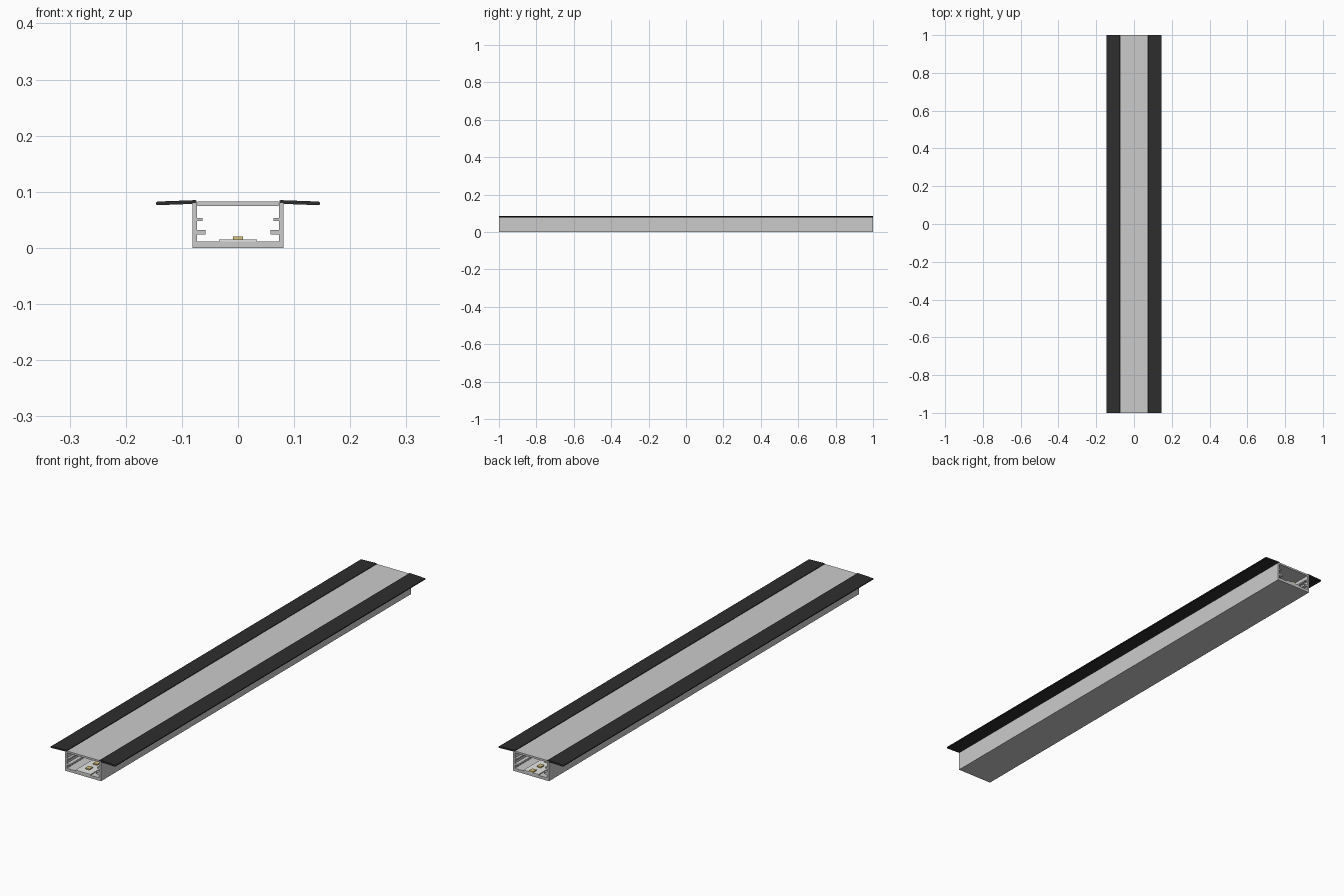
import bpy, bmesh

LENGTH = 2.0

cube = bpy.data.objects.get("Cube")
if cube:
    bpy.data.objects.remove(cube, do_unlink=True)


def material(name, r, g, b):
    m = bpy.data.materials.new(name)
    m.use_nodes = True
    m.diffuse_color = (r, g, b, 1)
    m.node_tree.nodes["Principled BSDF"].inputs["Base Color"].default_value = (r, g, b, 1)
    return m


aluminium = material("light grey aluminium", 0.6, 0.6, 0.6)
frosted = material("frosted grey", 0.6, 0.6, 0.6)
black = material("black flange", 0.027, 0.027, 0.027)
white = material("white circuit board", 0.8, 0.8, 0.78)
yellow = material("yellow diode", 0.68, 0.54, 0.2)


def finish(name, bm, mat):
    bmesh.ops.recalc_face_normals(bm, faces=bm.faces)
    mesh = bpy.data.meshes.new(name)
    bm.to_mesh(mesh)
    bm.free()
    mesh.materials.append(mat)
    obj = bpy.data.objects.new(name, mesh)
    bpy.context.collection.objects.link(obj)
    return obj


def extrusion(name, profile, mat, mirror=False):
    """Sweep an x/z profile along the full length, with an optional x-mirrored twin."""
    bm = bmesh.new()
    for side in ((1, -1) if mirror else (1,)):
        face = bm.faces.new([bm.verts.new((side * x, -LENGTH / 2, z)) for x, z in profile])
        swept = bmesh.ops.extrude_face_region(bm, geom=[face], use_keep_orig=True)
        moved = [v for v in swept["geom"] if isinstance(v, bmesh.types.BMVert)]
        bmesh.ops.translate(bm, verts=moved, vec=(0, LENGTH, 0))
    return finish(name, bm, mat)


def rect(x0, x1, z0, z1):
    return [(x0, z0), (x1, z0), (x1, z1), (x0, z1)]


# U-shaped channel
half = [(0.081, 0), (0.081, 0.08), (0.073, 0.08), (0.073, 0.0115)]
extrusion("channel", half + [(-x, z) for x, z in reversed(half)], aluminium)

# Rails along the inside walls
extrusion("upper_rails", rect(0.063, 0.0735, 0.048, 0.0535), aluminium, True)
extrusion("lower_rails", rect(0.058, 0.0735, 0.024, 0.032), aluminium, True)

# Diffuser closing the top
extrusion("diffuser", rect(-0.0725, 0.0725, 0.075, 0.0825), frosted)

# Slightly drooping flanges with softened edges
extrusion("flanges", [(0.074, 0.0795), (0.076, 0.0785), (0.144, 0.076), (0.146, 0.0775),
                      (0.146, 0.081), (0.144, 0.0825), (0.076, 0.085), (0.074, 0.084)],
          black, True)

# Light strip on the floor
extrusion("circuit_strip", rect(-0.034, 0.034, 0.0115, 0.0152), white)

# Row of diodes
bm = bmesh.new()
for i in range(40):
    box = bmesh.ops.create_cube(bm, size=1)["verts"]
    bmesh.ops.scale(bm, verts=box, vec=(0.018, 0.022, 0.005))
    bmesh.ops.translate(bm, verts=box, vec=(0, -0.961 + i * 0.05, 0.0175))
finish("diodes", bm, yellow)
